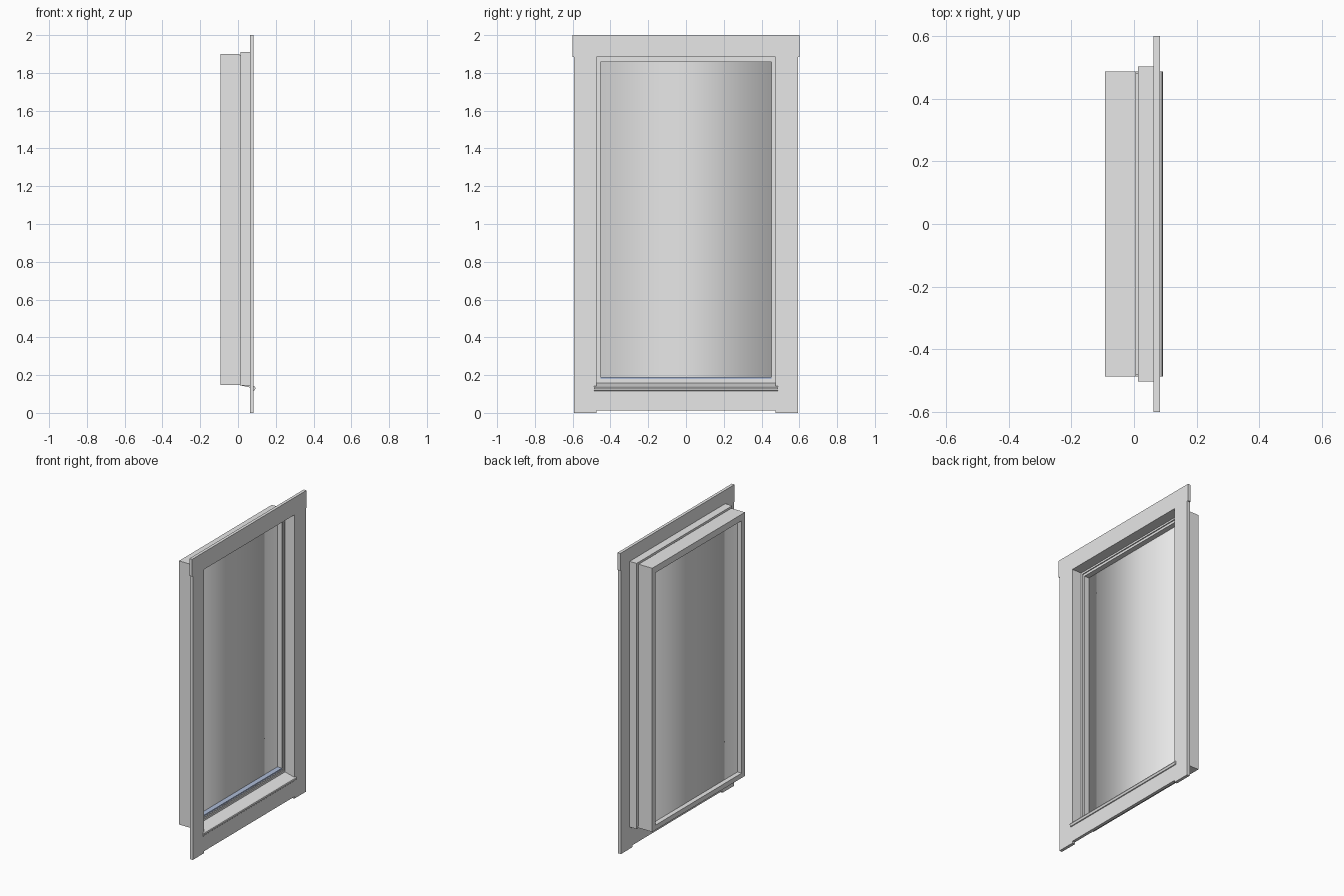
import bpy, bmesh
from mathutils import Vector

if "Cube" in bpy.data.objects:
    bpy.data.objects.remove(bpy.data.objects["Cube"])


def material(name, rgb):
    m = bpy.data.materials.new(name)
    m.diffuse_color = (*rgb, 1)
    m.use_nodes = True
    m.node_tree.nodes["Principled BSDF"].inputs["Base Color"].default_value = m.diffuse_color
    return m


GREY = material("window grey", (0.8, 0.8, 0.8))
BLUE = material("pale blue", (0.42, 0.5, 0.68))


def finish(name, bm, mat):
    bmesh.ops.recalc_face_normals(bm, faces=bm.faces)
    me = bpy.data.meshes.new(name)
    bm.to_mesh(me)
    bm.free()
    me.materials.append(mat)
    ob = bpy.data.objects.new(name, me)
    bpy.context.collection.objects.link(ob)
    return ob


def box(name, x, y, z, mat=GREY, open_ends=False):
    bm = bmesh.new()
    bmesh.ops.create_cube(bm, size=1)
    if open_ends:
        ends = [f for f in bm.faces if abs(f.calc_center_median().z) > 0.4]
        bmesh.ops.delete(bm, geom=ends, context="FACES_ONLY")
    for v in bm.verts:
        v.co = Vector([(r[0] + r[1]) / 2 + c * (r[1] - r[0])
                       for r, c in zip((x, y, z), v.co)])
    return finish(name, bm, mat)


def ring(name, x, outer, inner):
    """Rectangular frame; outer and inner are (half width, bottom, top)."""
    bm = bmesh.new()
    loops = []
    for (w, b, t), xx in ((outer, x[0]), (outer, x[1]), (inner, x[1]), (inner, x[0])):
        loops.append([bm.verts.new((xx, y, z))
                      for y, z in ((-w, b), (w, b), (w, t), (-w, t))])
    for i in range(4):
        a, b = loops[i], loops[(i + 1) % 4]
        for j in range(4):
            k = (j + 1) % 4
            bm.faces.new((a[j], a[k], b[k], b[j]))
    return finish(name, bm, GREY)


def extrude(name, polygons, vec):
    """Weld flat polygons into one region and extrude it along vec."""
    bm = bmesh.new()
    for poly in polygons:
        bm.faces.new([bm.verts.new(p) for p in poly])
    bmesh.ops.remove_doubles(bm, verts=bm.verts, dist=1e-5)
    bmesh.ops.recalc_face_normals(bm, faces=bm.faces)
    r = bmesh.ops.extrude_face_region(bm, geom=bm.faces[:], use_keep_orig=True)
    bmesh.ops.translate(bm, vec=vec,
                        verts=[v for v in r["geom"] if isinstance(v, bmesh.types.BMVert)])
    return finish(name, bm, GREY)


# Flat casing around the wall opening: wider head, two sides, raised bottom
I, O, T = 0.473, 0.593, 1.885
head = [(-0.6, T), (-O, T), (-I, T), (I, T), (O, T), (0.6, T), (0.6, 2), (-0.6, 2)]
foot = [(-I, 0.013), (I, 0.013), (I, 0.125), (-I, 0.125)]
sides = [[(s * y, z) for y, z in ((I, 0), (O, 0), (O, T), (I, T), (I, 0.125), (I, 0.013))]
         for s in (-1, 1)]
extrude("casing", [[(0.063, y, z) for y, z in p] for p in [head, foot] + sides],
        (0.02, 0, 0))

# Deep inner frame and its stepped outer jambs
ring("inner_frame", (-0.0925, 0.007), (0.487, 0.148, 1.90), (0.452, 0.18, 1.857))
ring("glazing_stop", (-0.018, 0.014), (0.48, 0.15, 1.895), (0.463, 0.172, 1.873))
box("head_jamb", (0.012, 0.063), (-0.502, 0.502), (T, 1.91))
for side, s in (("left", -1), ("right", 1)):
    box(side + "_jamb", (0.012, 0.063), sorted((s * I, s * 0.502)), (0.145, T))

# Sloping sill with a rounded nose over the bottom casing
sill = [(0.002, 0.162), (0.083, 0.142), (0.09, 0.138), (0.0925, 0.131),
        (0.088, 0.118), (0.083, 0.116), (0.083, 0.13), (0.002, 0.148)]
extrude("sill", [[(x, -0.487, z) for x, z in sill]], (0, 0.974, 0))

# Thick pane with softened normals, and the blue bead along its foot
pane = box("glass_pane", (-0.062, -0.027), (-0.452, 0.452), (0.18, 1.857), open_ends=True)
for p in pane.data.polygons:
    p.use_smooth = True
box("glazing_bead", (-0.027, 0.006), (-0.461, 0.461), (0.174, 0.19), BLUE)
